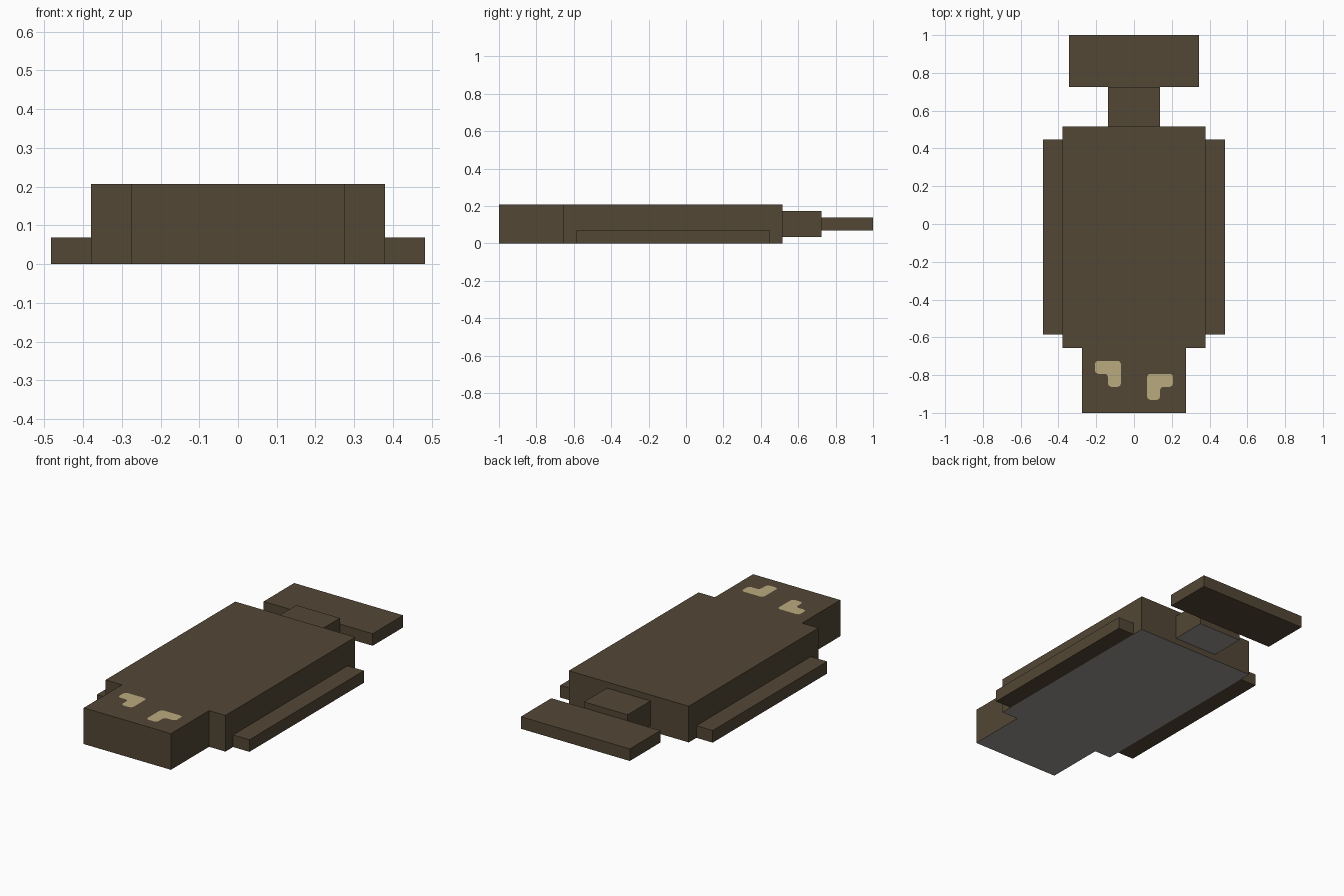
import bpy
import bmesh
from mathutils import Matrix, Vector

cube = bpy.data.objects.get("Cube")
if cube:
    bpy.data.objects.remove(cube, do_unlink=True)

U = 2 / 29  # one block unit; the whole fish is 29 units long


def material(name, srgb):
    lin = [((c / 255 + 0.055) / 1.055) ** 2.4 for c in srgb]
    mat = bpy.data.materials.new(name)
    mat.use_nodes = True
    mat.diffuse_color = (*lin, 1)
    mat.node_tree.nodes["Principled BSDF"].inputs["Base Color"].default_value = (*lin, 1)
    return mat


brown = material("mud brown", (83, 71, 53))
grey = material("belly grey", (156, 153, 147))
sand = material("sand eye", (186, 170, 127))


def finish(name, bm, mats):
    mesh = bpy.data.meshes.new(name)
    bm.to_mesh(mesh)
    bm.free()
    for mat in mats:
        mesh.materials.append(mat)
    obj = bpy.data.objects.new(name, mesh)
    bpy.context.collection.objects.link(obj)
    return obj


def box(name, x, y, z, pale_belly=False):
    """Box between (low, high) limits given in block units."""
    low, high = (Vector(v) * U for v in zip(x, y, z))
    bm = bmesh.new()
    bmesh.ops.create_cube(bm, size=1, matrix=Matrix.Translation((low + high) / 2)
                          @ Matrix.Diagonal((*(high - low), 1)))
    bm.normal_update()
    if pale_belly:
        for face in bm.faces:
            face.material_index = int(face.normal.z < -0.5)
    return finish(name, bm, [brown, grey])


# Head, body and tail
box("head", (-4, 4), (-14.5, -9.5), (0, 3), True)
box("body", (-5.5, 5.5), (-9.5, 7.5), (0, 3), True)
box("tail_stalk", (-2, 2), (7.5, 10.5), (0.5, 2.5), True)
box("tail_fin", (-5, 5), (10.5, 14.5), (1, 2))

# Side fins
for side, limits in (("left", (5.5, 7)), ("right", (-7, -5.5))):
    box(side + "_fin", limits, (-8.5, 6.5), (0, 1))


def eye(name, x, y, mirror):
    """Thin L-shaped plate with softened corners on top of the head."""
    outline = [(0, 0), (0, -2), (1, -2), (1, -1), (2, -1), (2, 0)]
    bm = bmesh.new()
    verts = [bm.verts.new(((x + mirror * px) * U, (y + py) * U, 3 * U + 0.002))
             for px, py in outline]
    bm.faces.new(verts)
    bmesh.ops.bevel(bm, geom=verts, offset=0.25 * U, segments=2, profile=0.5,
                    affect='VERTICES')
    bm.normal_update()
    for face in bm.faces:
        if face.normal.z < 0:
            face.normal_flip()
    return finish(name, bm, [sand])


eye("left_eye", 1, -11.5, 1)
eye("right_eye", -1, -10.5, -1)
